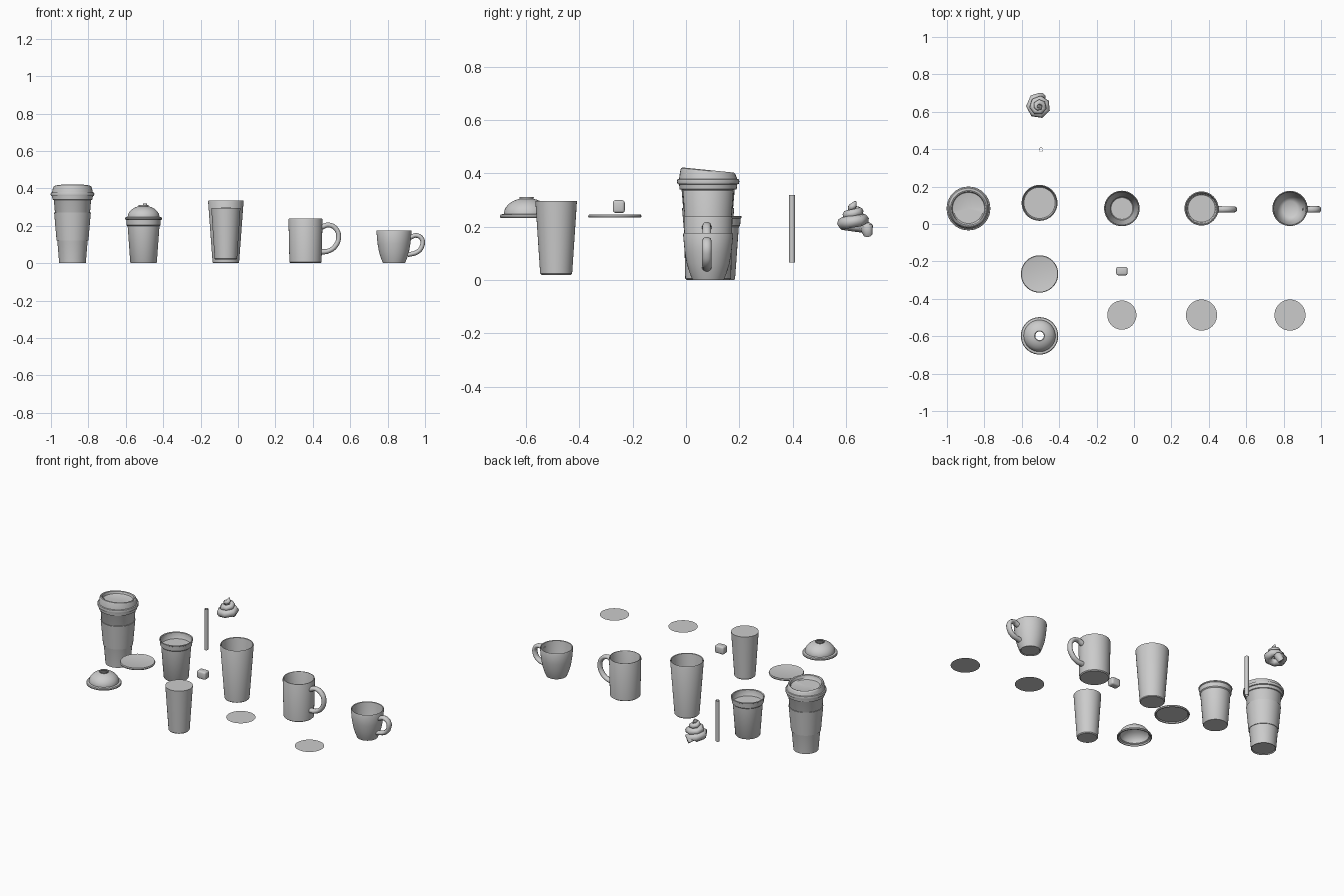
import bpy, bmesh, math

if "Cube" in bpy.data.objects:
    bpy.data.objects.remove(bpy.data.objects["Cube"])

SEG = 40


def add_object(name, bm, loc, angle=35):
    bmesh.ops.remove_doubles(bm, verts=bm.verts, dist=1e-5)
    bmesh.ops.recalc_face_normals(bm, faces=bm.faces)
    me = bpy.data.meshes.new(name)
    bm.to_mesh(me)
    bm.free()
    ob = bpy.data.objects.new(name, me)
    ob.location = loc
    bpy.context.collection.objects.link(ob)
    bpy.ops.object.select_all(action='DESELECT')
    ob.select_set(True)
    bpy.context.view_layer.objects.active = ob
    bpy.ops.object.shade_smooth_by_angle(angle=math.radians(angle))
    return ob


def lathe(name, x, y, profile, tilt=None):
    """Spin (radius, z) points; tilt = (start z, end z, slope) leans the upper part."""
    bm = bmesh.new()
    vs = [bm.verts.new((r, 0, z)) for r, z in profile]
    es = [bm.edges.new(p) for p in zip(vs, vs[1:])]
    bmesh.ops.spin(bm, geom=vs + es, cent=(0, 0, 0), axis=(0, 0, 1),
                   angle=2 * math.pi, steps=SEG)
    if tilt:
        z0, z1, slope = tilt
        for v in bm.verts:
            f = min(1, max(0, (v.co.z - z0) / (z1 - z0)))
            v.co.z -= f * slope * v.co.y
    return add_object(name, bm, (x, y, 0))


def disc(name, x, y, z, r):
    bm = bmesh.new()
    bmesh.ops.create_circle(bm, cap_ends=True, segments=SEG, radius=r)
    return add_object(name, bm, (x, y, z))


def tube(name, loc, pts, radius, kind='BEZIER', res=3, yscale=1.0):
    """Sweep a round section along points (x, y, z, thickness)."""
    cu = bpy.data.curves.new(name, 'CURVE')
    cu.dimensions = '3D'
    cu.bevel_depth = radius
    cu.bevel_resolution = res
    cu.use_fill_caps = True
    cu.resolution_u = 8
    sp = cu.splines.new(kind)
    if kind == 'BEZIER':
        sp.bezier_points.add(len(pts) - 1)
        for b, p in zip(sp.bezier_points, pts):
            b.co, b.radius = p[:3], p[3]
            b.handle_left_type = b.handle_right_type = 'AUTO'
    else:
        sp.points.add(len(pts) - 1)
        for b, p in zip(sp.points, pts):
            b.co, b.radius = (*p[:3], 1), p[3]
    ob = bpy.data.objects.new(name, cu)
    ob.location = loc
    ob.scale.y = yscale
    bpy.context.collection.objects.link(ob)
    return ob


# tall takeaway cup with sleeve and sloping sip lid
TX, TY = -0.885, 0.083
lathe("takeaway_cup", TX, TY, [(0, .006), (.066, .006), (.067, 0), (.071, 0), (.101, .355),
                               (.104, .36), (.101, .365), (.098, .355), (.069, .012), (0, .012)])
lathe("cup_sleeve", TX, TY, [(.081, .12), (.085, .12), (.098, .27), (.094, .27), (.081, .12)])
lathe("takeaway_lid", TX, TY, [(.102, .338), (.107, .34), (.109, .358), (.115, .36), (.117, .369),
                               (.115, .377), (.109, .379), (.104, .402), (.101, .409), (.096, .412),
                               (.09, .409), (.086, .394), (.08, .39), (0, .39)],
      tilt=(.379, .402, .1))

# iced drink cup with stepped rim and its drink
CX = -0.505
lathe("iced_cup", CX, .113, [(0, 0), (.068, 0), (.071, .004), (.085, .198), (.09, .203),
                             (.092, .23), (.095, .232), (.096, .237), (.093, .24), (.089, .236),
                             (.087, .205), (.082, .198), (.068, .008), (0, .008)])
disc("iced_drink", CX, .113, .2, .084)

# flat lid and dome lid with open hole
lathe("flat_lid", CX, -.267, [(0, .239), (.088, .239), (.092, .233), (.098, .233), (.1, .239),
                              (.097, .245), (.09, .243), (0, .243)])
dome = [(.085 * math.cos(a), .247 + .06 * math.sin(a))
        for a in [math.radians(d) for d in range(0, 74, 8)]]
lathe("dome_lid", CX, -.598, [(.093, .232), (.099, .233), (.1, .239), (.097, .245), (.087, .247)]
      + dome + [(.027, .31), (.023, .307), (.024, .302)]
      + [(r - .003, z - .003) for r, z in reversed(dome) if r > .03] + [(.09, .24), (.093, .232)])

# drinking straw, open at both ends
lathe("straw", -.497, .398, [(.0095, .065), (.0115, .065), (.0115, .318), (.0095, .318),
                             (.0095, .065)])

# whipped cream swirl: coarse tapering coil with a drooping tail
coil = [(-.005, .052, -.032, .7)]
N = 20
for i in range(N + 1):
    t = i / N
    a = math.radians(75 + 360 * 2.9 * t)
    r = .05 * (1 - t) ** .75
    coil.append((r * math.cos(a), r * math.sin(a), -.008 + .088 * t, 1.0 - .55 * t))
coil.append((.004, .006, .092, .12))
tube("whipped_cream", (-.508, .63, .203), coil, .026, 'POLY', 2)

# drinking glass, its drink body and an ice cube
GX = -.065
lathe("drinking_glass", GX, .083, [(0, 0), (.067, 0), (.071, .004), (.095, .33), (.093, .335),
                                   (.089, .333), (.062, .02), (.058, .016), (0, .016)])
lathe("glass_drink", GX, -.487, [(0, .021), (.055, .019), (.06, .024), (.078, .295), (0, .295)])
bm = bmesh.new()
bmesh.ops.create_cube(bm, size=1)
for v in bm.verts:
    v.co.x *= .06
    v.co.y *= .045
    v.co.z *= .048
bmesh.ops.bevel(bm, geom=bm.edges[:], offset=.01, segments=3, profile=.5, affect='EDGES')
add_object("ice_cube", bm, (GX, -.252, .275), 60)

# straight mug with loop handle and drink surface
lathe("mug", .361, .083, [(0, 0), (.08, 0), (.086, .005), (.091, .232), (.089, .238), (.085, .238),
                          (.083, .232), (.079, .02), (.073, .013), (0, .013)])
tube("mug_handle", (.361, .078, 0), [(.086, 0, .193, 1), (.125, 0, .204, .9), (.164, 0, .182, .9),
                                     (.177, 0, .14, .9), (.16, 0, .092, .9), (.122, 0, .065, .9),
                                     (.085, 0, .06, 1)], .015, yscale=1.2)
disc("mug_drink", .361, -.487, .211, .083)

# rounded small cup with ear handle and drink surface
lathe("small_cup", .834, .083, [(0, .004), (.052, .004), (.055, 0), (.059, 0), (.068, .022),
                                (.08, .06), (.088, .105), (.094, .17), (.092, .175), (.088, .173),
                                (.082, .105), (.073, .06), (.058, .022), (.04, .01), (0, .008)])
tube("small_cup_handle", (.834, .078, 0), [(.086, 0, .138, 1), (.122, 0, .148, 1),
                                           (.15, 0, .128, 1), (.15, 0, .092, 1),
                                           (.128, 0, .062, 1), (.072, 0, .044, 1)],
     .013, yscale=1.35)
disc("small_cup_drink", .834, -.487, .159, .083)
